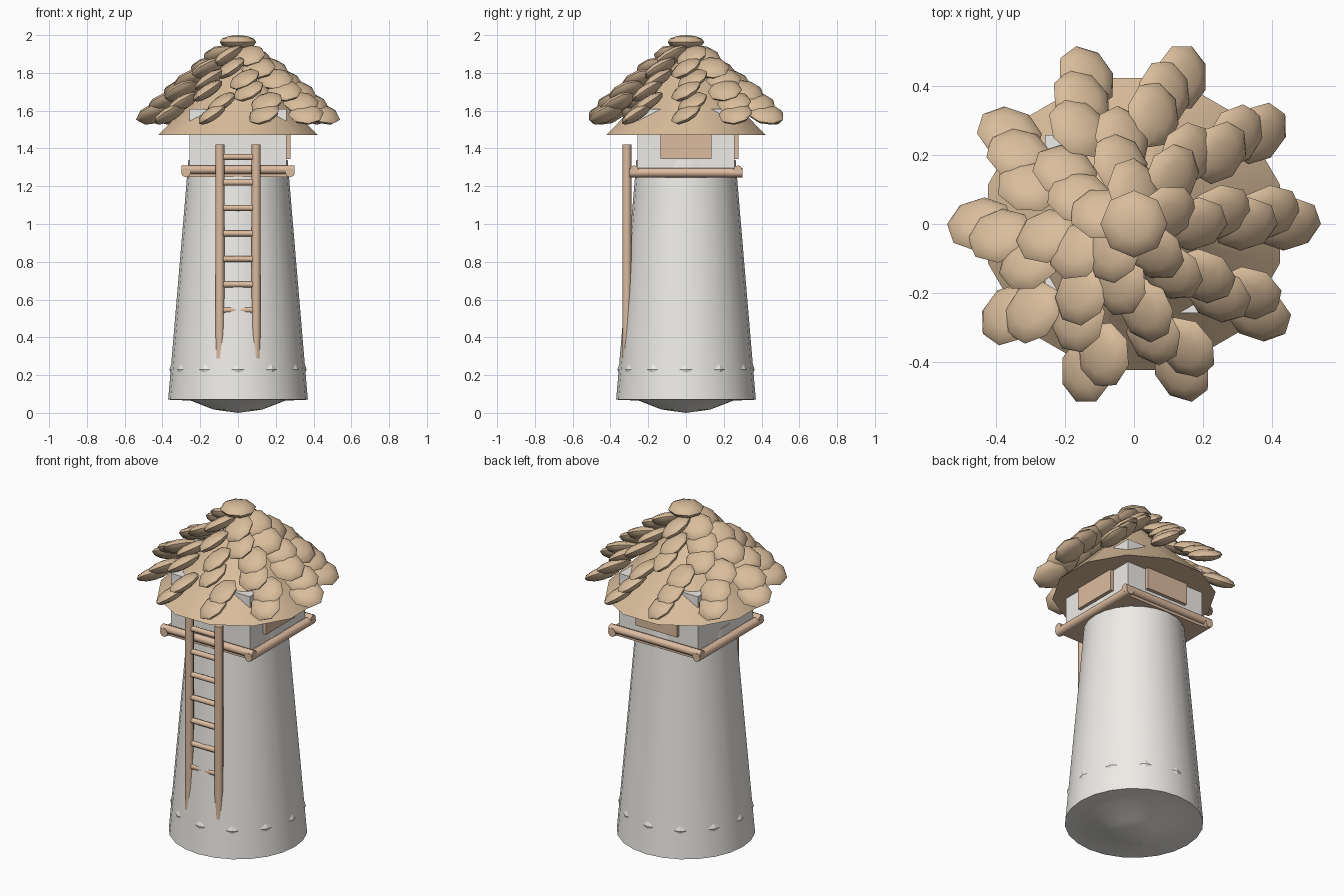
import bpy, bmesh
from math import radians, cos, sin, pi, tau
from mathutils import Matrix, Vector

if "Cube" in bpy.data.objects:
    bpy.data.objects.remove(bpy.data.objects["Cube"])


def mat(name, rgb):
    m = bpy.data.materials.new(name)
    m.diffuse_color = (*rgb, 1)
    m.use_nodes = True
    m.node_tree.nodes["Principled BSDF"].inputs["Base Color"].default_value = m.diffuse_color
    return m


PLASTER = mat("plaster", (0.86, 0.84, 0.80))
WOOD = mat("wood", (0.72, 0.50, 0.35))
SHINGLE = mat("shingle_wood", (0.70, 0.51, 0.33))


def finish(name, bm, material, angle=None):
    bmesh.ops.recalc_face_normals(bm, faces=bm.faces[:])
    me = bpy.data.meshes.new(name)
    bm.to_mesh(me)
    bm.free()
    ob = bpy.data.objects.new(name, me)
    bpy.context.collection.objects.link(ob)
    me.materials.append(material)
    if angle:
        bpy.ops.object.select_all(action='DESELECT')
        ob.select_set(True)
        bpy.context.view_layer.objects.active = ob
        bpy.ops.object.shade_smooth_by_angle(angle=radians(angle))
    return ob


def box(bm, lo, hi):
    lo, hi = Vector(lo), Vector(hi)
    m = Matrix.Translation((lo + hi) / 2) @ Matrix.Diagonal((*(hi - lo), 1))
    bmesh.ops.create_cube(bm, size=1, matrix=m)


def rod(bm, a, b, r, seg=8):
    a, b = Vector(a), Vector(b)
    d = b - a
    m = Matrix.Translation((a + b) / 2) @ d.to_track_quat('Z', 'Y').to_matrix().to_4x4()
    bmesh.ops.create_cone(bm, cap_ends=True, segments=seg, radius1=r, radius2=r,
                          depth=d.length, matrix=m)


def lathe(bm, profile, seg):
    verts = [bm.verts.new((r, 0, z)) for r, z in profile]
    edges = [bm.edges.new(p) for p in zip(verts, verts[1:])]
    bmesh.ops.spin(bm, geom=verts + edges, cent=(0, 0, 0), axis=(0, 0, 1),
                   angle=tau, steps=seg)
    bmesh.ops.remove_doubles(bm, verts=bm.verts[:], dist=1e-4)


# Tapered tower with rounded underside
bm = bmesh.new()
lathe(bm, [(0, 0), (0.13, 0.018), (0.25, 0.065), (0.37, 0.07), (0.356, 0.23),
           (0.27, 1.25), (0.263, 1.34), (0, 1.34)], 24)
finish("tower", bm, PLASTER, 40)

# Small diamond studs around the foot
bm = bmesh.new()
for i in range(12):
    a = i * tau / 12
    m = (Matrix.Rotation(a, 4, 'Z') @ Matrix.Translation((0.353, 0, 0.23))
         @ Matrix.Diagonal((0.01, 0.035, 0.03, 1)))
    bmesh.ops.create_uvsphere(bm, u_segments=4, v_segments=2, radius=1, matrix=m)
finish("foot_studs", bm, PLASTER)

# Square lookout room
bm = bmesh.new()
box(bm, (-0.257, -0.257, 1.27), (0.257, 0.257, 1.61))
finish("lookout_room", bm, PLASTER)

# Shutters on the right and back walls
bm = bmesh.new()
box(bm, (0.24, -0.135, 1.345), (0.277, 0.135, 1.53))
box(bm, (-0.135, 0.24, 1.345), (0.135, 0.277, 1.53))
finish("shutters", bm, WOOD)

# Floor and the logs framing it
bm = bmesh.new()
box(bm, (-0.275, -0.275, 1.25), (0.275, 0.275, 1.28))
finish("lookout_floor", bm, WOOD)
bm = bmesh.new()
for s in (-1, 1):
    rod(bm, (-0.298, s * 0.275, 1.288), (0.298, s * 0.275, 1.288), 0.023)
    rod(bm, (s * 0.275, -0.298, 1.272), (s * 0.275, 0.298, 1.272), 0.025)
finish("frame_logs", bm, WOOD, 50)

# Roof cone
bm = bmesh.new()
bmesh.ops.create_cone(bm, cap_ends=True, segments=12, radius1=0.437, radius2=0.01,
                      depth=0.43, matrix=Matrix.Translation((0, 0, 1.685))
                      @ Matrix.Rotation(pi / 12, 4, 'Z'))
finish("roof_cone", bm, SHINGLE, 40)

# Rows of twisted shingles: radius, height, count, start angle
bm = bmesh.new()
rows = [(0.445, 1.583, 10, 0), (0.388, 1.642, 10, 5), (0.32, 1.705, 9, 0),
        (0.25, 1.765, 8, 8), (0.175, 1.825, 7, 0), (0.095, 1.89, 5, 18)]
for r, z, n, start in rows:
    for i in range(n):
        m = (Matrix.Rotation(radians(start) + i * tau / n, 4, 'Z')
             @ Matrix.Translation((r, 0, z))
             @ Matrix.Rotation(radians(18), 4, 'Y')
             @ Matrix.Rotation(radians(29), 4, 'X')
             @ Matrix.Diagonal((0.1, 0.088, 0.033, 1)))
        bmesh.ops.create_uvsphere(bm, u_segments=8, v_segments=6, radius=1, matrix=m)
finish("roof_shingles", bm, SHINGLE, 40)

# Roof top cap
bm = bmesh.new()
bmesh.ops.create_uvsphere(bm, u_segments=8, v_segments=6, radius=1,
                          matrix=Matrix.Translation((0, 0, 1.963))
                          @ Matrix.Diagonal((0.097, 0.097, 0.037, 1)))
finish("roof_cap", bm, SHINGLE, 40)

# Ladder on the front
bm = bmesh.new()
for s in (-1, 1):
    rod(bm, (s * 0.096, -0.313, 0.2), (s * 0.096, -0.313, 1.42), 0.024)
for i in range(9):
    z = 0.275 + i * 0.135
    rod(bm, (-0.085, -0.313, z), (0.085, -0.313, z), 0.016)
finish("ladder", bm, WOOD, 50)
